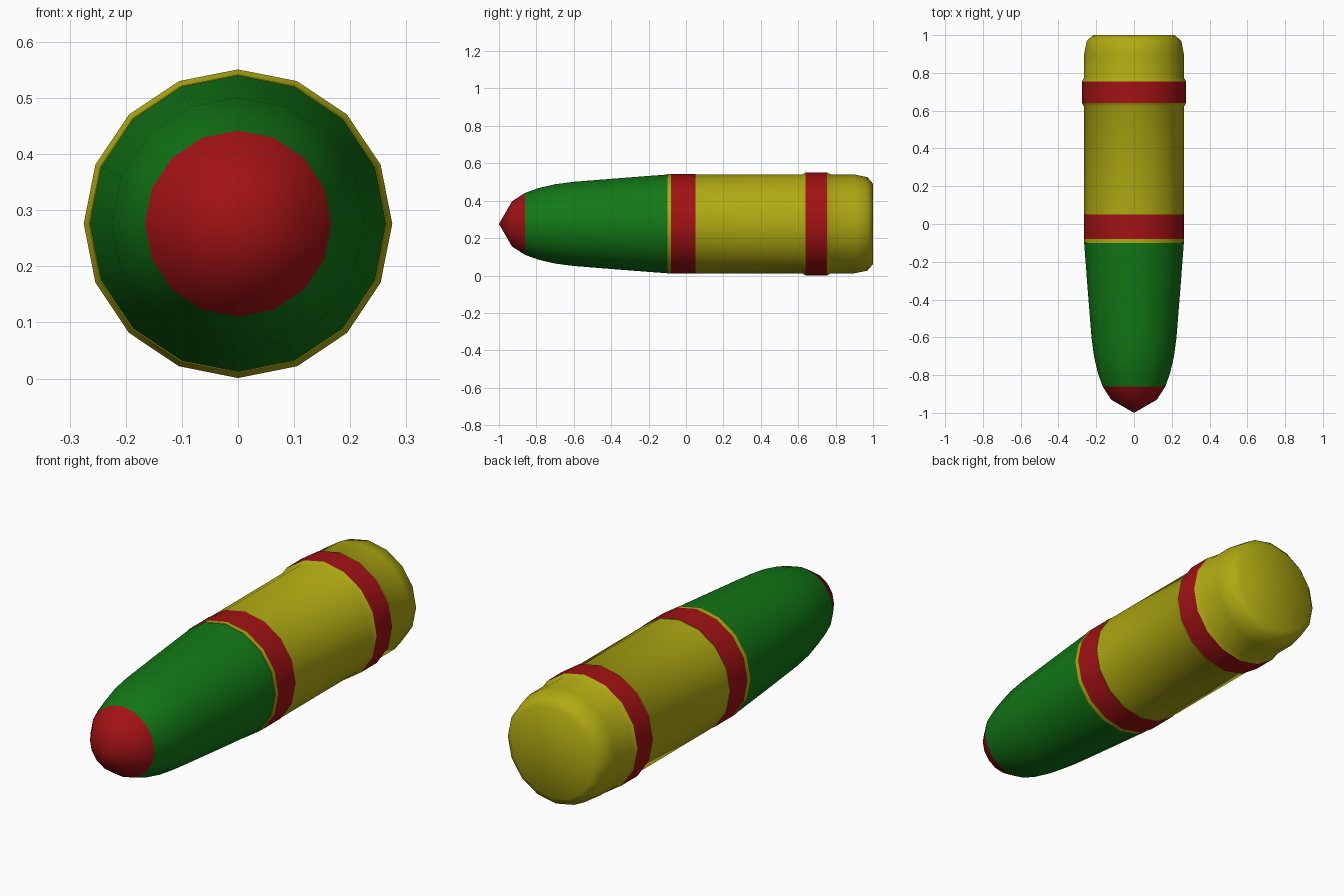
import bpy
import bmesh
import math

SIDES = 16
AXIS_Z = 0.276

if "Cube" in bpy.data.objects:
    bpy.data.objects.remove(bpy.data.objects["Cube"], do_unlink=True)


def make_material(name, rgb):
    mat = bpy.data.materials.new(name)
    mat.use_nodes = True
    color = (*rgb, 1.0)
    mat.diffuse_color = color
    mat.node_tree.nodes["Principled BSDF"].inputs["Base Color"].default_value = color
    return mat


red = make_material("deep red", (0.36, 0.006, 0.007))
green = make_material("dark green", (0.006, 0.19, 0.008))
yellow = make_material("mustard yellow", (0.43, 0.40, 0.006))


def lathe(name, profile, mat):
    """Spin (y, radius) points about the long axis; zero radius closes to a point."""
    bm = bmesh.new()
    rings = []
    for y, r in profile:
        if r == 0:
            rings.append([bm.verts.new((0, y, AXIS_Z))] * SIDES)
        else:
            angles = [math.tau * i / SIDES for i in range(SIDES)]
            rings.append([bm.verts.new((r * math.sin(a), y, AXIS_Z + r * math.cos(a)))
                          for a in angles])
    for near, far in zip(rings, rings[1:]):
        for i in range(SIDES):
            j = (i + 1) % SIDES
            corners = dict.fromkeys((near[i], near[j], far[j], far[i]))
            bm.faces.new(list(corners))
    bmesh.ops.recalc_face_normals(bm, faces=bm.faces)
    mesh = bpy.data.meshes.new(name)
    bm.to_mesh(mesh)
    bm.free()
    mesh.materials.append(mat)
    obj = bpy.data.objects.new(name, mesh)
    bpy.context.collection.objects.link(obj)
    # Smooth around the body, crisp where the outline turns hard
    bpy.ops.object.select_all(action="DESELECT")
    obj.select_set(True)
    bpy.context.view_layer.objects.active = obj
    bpy.ops.object.shade_smooth_by_angle(angle=math.radians(50))
    return obj


# Pointed tip and tapering nose
lathe("nose_tip", [(-1, 0), (-0.93, 0.121), (-0.86, 0.166)], red)
lathe("nose_cone", [(-0.86, 0.166), (-0.79, 0.191), (-0.7, 0.212), (-0.6, 0.225),
                    (-0.35, 0.245), (-0.1, 0.264)], green)

# Casing with its thin front rim, two bands and a rounded base
lathe("casing_rim", [(-0.1, 0.264), (-0.1, 0.266), (-0.08, 0.266)], yellow)
lathe("front_band", [(-0.08, 0.266), (0.05, 0.266)], red)
lathe("casing_body", [(0.05, 0.266), (0.05, 0.264), (0.62, 0.264), (0.64, 0.275)], yellow)
lathe("rear_band", [(0.64, 0.275), (0.755, 0.275)], red)
lathe("casing_base", [(0.755, 0.275), (0.775, 0.264), (0.9, 0.264), (0.97, 0.25),
                      (1, 0.215), (1, 0)], yellow)

# The open band strips share one outward direction
for name in ("front_band", "rear_band", "nose_cone", "casing_rim", "casing_body"):
    mesh = bpy.data.objects[name].data
    face = max(mesh.polygons, key=lambda p: p.area)
    outward = face.normal.x * face.center.x + face.normal.z * (face.center.z - AXIS_Z)
    if outward < 0:
        mesh.flip_normals()
